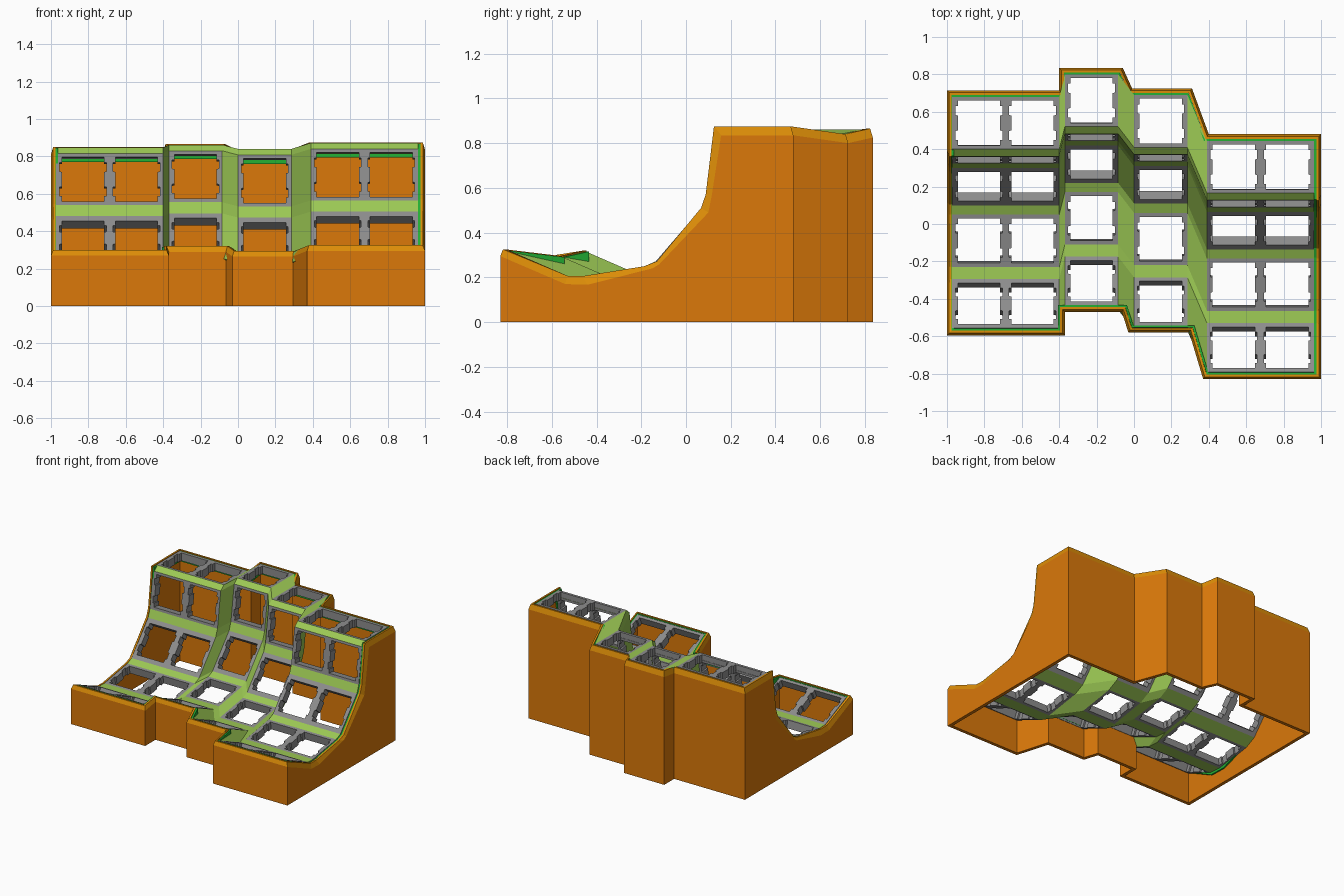
import bpy, bmesh
from mathutils import Vector

if "Cube" in bpy.data.objects:
    bpy.data.objects.remove(bpy.data.objects["Cube"])


def material(name, rgb):
    m = bpy.data.materials.new(name)
    m.diffuse_color = tuple((c / 255) ** 2.2 for c in rgb) + (1,)
    m.use_nodes = True
    m.node_tree.nodes["Principled BSDF"].inputs["Base Color"].default_value = m.diffuse_color
    return m


ORANGE = material("wall orange", (218, 120, 18))
GOLD = material("rim orange", (220, 140, 16))
GREY = material("plate grey", (140, 140, 140))
GREEN = material("web green", (155, 200, 85))
LINER = material("liner green", (40, 175, 55))


def finish(name, bm, *mats):
    bmesh.ops.remove_doubles(bm, verts=bm.verts, dist=1e-5)
    bmesh.ops.recalc_face_normals(bm, faces=bm.faces)
    me = bpy.data.meshes.new(name)
    bm.to_mesh(me)
    bm.free()
    for m in mats:
        me.materials.append(m)
    ob = bpy.data.objects.new(name, me)
    bpy.context.collection.objects.link(ob)
    return ob


def loft(bm, rings, mats=None):
    """Skin closed rings, joining the last one back to the first."""
    vs = [[bm.verts.new(p) for p in r] for r in rings]
    n = len(rings[0])
    for k in range(len(vs)):
        a, b = vs[k], vs[(k + 1) % len(vs)]
        for i in range(n):
            j = (i + 1) % n
            f = bm.faces.new((a[i], a[j], b[j], b[i]))
            f.material_index = mats[k] if mats else 0


def hexa(bm, top, bottom):
    t = [bm.verts.new(p) for p in top]
    b = [bm.verts.new(p) for p in bottom]
    bm.faces.new(t)
    bm.faces.new(b[::-1])
    for i in range(4):
        j = (i + 1) % 4
        bm.faces.new((t[i], b[i], b[j], t[j]))


THICK = 0.06
# Side profile of the five key rows: (y, z) start and end of each row
ROWS = [((-.79, .32), (-.53, .207)), ((-.465, .205), (-.185, .25)),
        ((-.135, .272), (.065, .505)), ((.088, .565), (.127, .84)),
        ((.165, .872), (.445, .872))]
# Columns: left x, right x, key count, y shift, z shift
COLUMNS = [(-.972, -.40, 2, .235, -.025), (-.37, -.085, 1, .355, -.01),
           (0, .285, 1, .245, -.032), (.39, .962, 2, 0, 0)]

# Switch hole outline, with side notches
A, B = .113, .12
quarter = [(A, .04), (.125, .04), (.125, .09), (A, .09), (A, B)]
half = quarter + [(-u, v) for u, v in quarter[::-1]]
HOLE = half + [(u, -v) for u, v in half[::-1]]


def clamp(t):
    return max(-1, min(1, t))


def profile(dy, dz):
    """Top and underside points along one column, two per row."""
    top, low = [], []
    for s, e in ROWS:
        s, e = (Vector((0, p[0] + dy, p[1] + dz)) for p in (s, e))
        d = (e - s).normalized()
        n = Vector((0, -d.z, d.y))
        top += [s, e]
        low += [s - n * THICK, e - n * THICK]
    return top, low


def at(x, p):
    return Vector((x, p.y, p.z))


def strip(bm, xa, pa, xb, pb, i):
    """Solid web segment i between profile pa at xa and pb at xb."""
    quads = [(at(xa, p[i]), at(xb, q[i]), at(xb, q[i + 1]), at(xa, p[i + 1]))
             for p, q in zip(pa, pb)]
    hexa(bm, *quads)


profiles = [profile(c[3], c[4]) for c in COLUMNS]

# Key plates
for ci, (x0, x1, keys, dy, dz) in enumerate(COLUMNS):
    bm = bmesh.new()
    top, low = profiles[ci]
    w = (x1 - x0) / keys
    for k in range(keys):
        for r in range(5):
            s, e = top[2 * r], top[2 * r + 1]
            d = (e - s).normalized()
            n = Vector((0, -d.z, d.y))
            c = at(x0 + (k + .5) * w, (s + e) / 2)
            hw, hh = w / 2, (e - s).length / 2
            inner = [c + Vector((u, 0, 0)) + d * v for u, v in HOLE]
            outer = [c + Vector((clamp(u / A) * hw, 0, 0)) + d * clamp(v / B) * hh
                     for u, v in HOLE]
            drop = n * THICK
            # each frame is merged on its own, so neighbours stay separate
            part = bmesh.new()
            loft(part, [inner, outer, [p - drop for p in outer],
                        [p - drop for p in inner]])
            bmesh.ops.remove_doubles(part, verts=part.verts, dist=1e-5)
            tmp = bpy.data.meshes.new("tmp")
            part.to_mesh(tmp)
            part.free()
            bm.from_mesh(tmp)
            bpy.data.meshes.remove(tmp)
    finish("key_plates_%d" % (ci + 1), bm, GREY)

# Webs between the rows of each column
bm = bmesh.new()
for (x0, x1, *_), p in zip(COLUMNS, profiles):
    for i in (1, 3, 5, 7):
        strip(bm, x0, p, x1, p, i)
finish("row_webs", bm, GREEN)

# Webs between neighbouring columns
bm = bmesh.new()
for ci in range(3):
    for i in range(9):
        strip(bm, COLUMNS[ci][1], profiles[ci], COLUMNS[ci + 1][0], profiles[ci + 1], i)
finish("column_webs", bm, GREEN)

# Wall outline, counter-clockwise: (x, y, rim z)
FRONT = [(-1, -.595, .30), (-.37, -.595, .30), (-.37, -.47, .32), (-.065, -.47, .32),
         (-.03, -.58, .295), (.295, -.58, .295), (.37, -.83, .325), (1, -.83, .325)]
BACK = [(1, .48, .875), (.40, .48, .875), (.31, .725, .84), (-.01, .725, .84),
        (-.06, .835, .865), (-.40, .835, .865), (-.40, .715, .85), (-1, .715, .85)]
# Side rim: upper edge and lower chamfer edge
UPPER = [(-.53, .207), (-.465, .205), (-.185, .25), (-.13, .272), (.067, .51),
         (.088, .57), (.125, .875)]
LOWER = [(-.54, .17), (-.44, .167), (-.15, .24), (-.12, .258), (.10, .49),
         (.115, .565), (.157, .835)]


def side(x, dy, dz):
    return [((x, u[0] + dy, u[1] + dz), (0, l[0] - u[0], l[1] - u[1]))
            for u, l in zip(UPPER, LOWER)]


path = [(p, (0, 0, -.03)) for p in FRONT] + side(1, 0, 0)
path += [(p, (0, 0, -.04)) for p in BACK] + side(-1, .235, -.025)[::-1]
path = [(Vector(p), Vector(d)) for p, d in path]


def ring(inset, drop=0.0, z=None):
    """Outline moved inwards by a mitred inset and down by a share of the chamfer."""
    out = []
    for i, (p, d) in enumerate(path):
        e1 = (p - path[i - 1][0]).to_2d().normalized()
        e2 = (path[(i + 1) % len(path)][0] - p).to_2d().normalized()
        n1, n2 = Vector((-e1.y, e1.x)), Vector((-e2.y, e2.x))
        m = (n1 + n2) / (1 + n1.dot(n2)) * inset
        q = p + Vector((m.x, m.y, 0)) + d * drop
        if z is not None:
            q.z = z
        out.append(q)
    return out


# Outer wall with chamfered rim
bm = bmesh.new()
loft(bm, [ring(.025, 0, 0), ring(.025), ring(.012), ring(0, 1), ring(0, 1, 0)],
     [0, 1, 1, 0, 0])
finish("outer_wall", bm, ORANGE, GOLD)

# Liner lip inside the wall
bm = bmesh.new()
loft(bm, [ring(.0255, .15), ring(.037, .15), ring(.037, 2), ring(.0255, 2)])
finish("wall_liner", bm, LINER)
